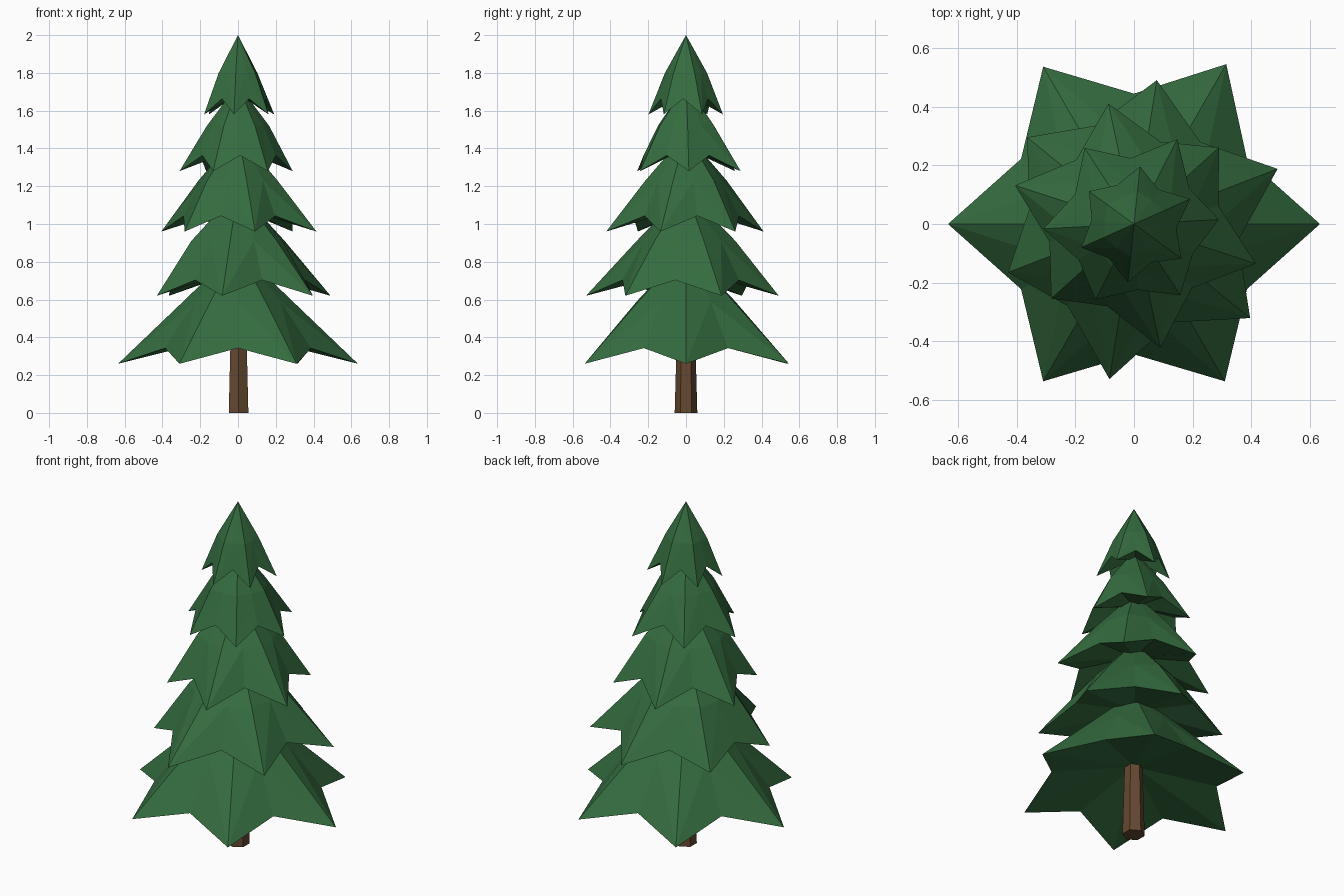
import bpy, bmesh
from math import sin, cos, radians

if "Cube" in bpy.data.objects:
    bpy.data.objects.remove(bpy.data.objects["Cube"])


def material(name, color):
    m = bpy.data.materials.new(name)
    m.diffuse_color = color
    m.use_nodes = True
    m.node_tree.nodes["Principled BSDF"].inputs["Base Color"].default_value = m.diffuse_color
    return m


GREEN = material("needles", (0.035, 0.15, 0.05, 1))
BROWN = material("bark", (0.13, 0.065, 0.03, 1))


def polar(r, deg, z):
    return (r * cos(radians(deg)), r * sin(radians(deg)), z)


def foliage(name, turn, tips, valley, z_tip, z_mid, r_mid, z_top, z_under):
    """Six-pointed skirt: apex, bent shoulder ring, star rim, hollow underside."""
    bm = bmesh.new()
    apex = bm.verts.new((0, 0, z_top))
    under = bm.verts.new((0, 0, z_under))
    ring, rim = [], []
    for i in range(12):
        a = turn + 30 * i
        is_tip = i % 2 == 0
        ring.append(bm.verts.new(polar(r_mid * (1 if is_tip else 0.9), a, z_mid)))
        rim.append(bm.verts.new(polar(tips[i // 2], a, z_tip) if is_tip
                                else polar(valley, a, z_tip + 0.083)))
    for i in range(12):
        j = (i + 1) % 12
        bm.faces.new((apex, ring[i], ring[j]))
        if i % 2 == 0:
            bm.faces.new((ring[i], rim[i], ring[j]))
            bm.faces.new((rim[i], rim[j], ring[j]))
        else:
            bm.faces.new((ring[i], rim[i], rim[j]))
            bm.faces.new((ring[i], rim[j], ring[j]))
        bm.faces.new((under, rim[j], rim[i]))
    bmesh.ops.recalc_face_normals(bm, faces=bm.faces)
    me = bpy.data.meshes.new(name)
    bm.to_mesh(me)
    bm.free()
    me.materials.append(GREEN)
    bpy.context.collection.objects.link(bpy.data.objects.new(name, me))


# Foliage tiers, bottom to top, each turned 21 degrees further
foliage("foliage_1", 0, (.635, .63, .62, .635, .62, .62), .445, .26, .59, .29, .87, .42)
foliage("foliage_2", 21, (.525, .497, .47, .46, .536, .51), .36, .62, .91, .265, 1.18, .76)
foliage("foliage_3", 42, (.39, .42, .427, .38, .432, .437), .295, .96, 1.23, .22, 1.48, 1.09)
foliage("foliage_4", 63, (.325, .31, .31, .29, .29, .29), .225, 1.28, 1.52, .165, 1.74, 1.40)
foliage("foliage_5", 24, (.21, .197, .19, .197, .2, .2), .145, 1.58, 1.80, .112, 2.0, 1.69)

# Trunk: tapered hexagon
bpy.ops.mesh.primitive_cone_add(vertices=6, radius1=.06, radius2=.046, depth=.5,
                                location=(.003, 0, .25))
trunk = bpy.context.object
trunk.name = "trunk"
trunk.data.materials.append(BROWN)
